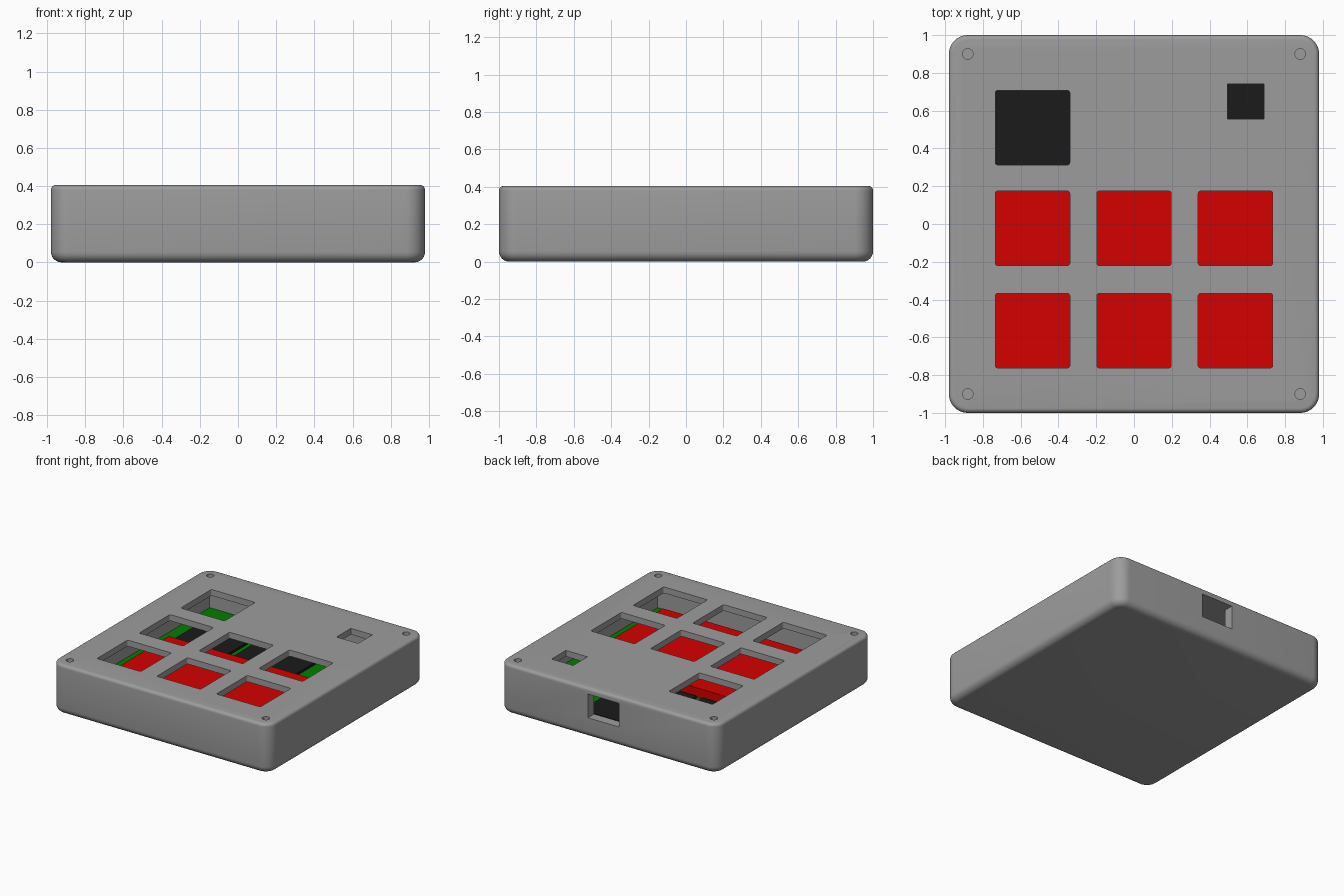
import bpy, bmesh
from mathutils import Matrix, Vector

if "Cube" in bpy.data.objects:
    bpy.data.objects.remove(bpy.data.objects["Cube"], do_unlink=True)


def material(name, rgb):
    m = bpy.data.materials.new(name)
    m.use_nodes = True
    m.diffuse_color = (*rgb, 1)
    m.node_tree.nodes["Principled BSDF"].inputs["Base Color"].default_value = (*rgb, 1)
    return m


grey = material("case grey", (0.335, 0.335, 0.335))
red = material("switch red", (0.66, 0, 0))
green = material("board green", (0.001, 0.2, 0.001))
black = material("module black", (0.011, 0.011, 0.011))


def finish(bm, name, mat):
    bmesh.ops.recalc_face_normals(bm, faces=bm.faces)
    me = bpy.data.meshes.new(name)
    bm.to_mesh(me)
    bm.free()
    me.materials.append(mat)
    ob = bpy.data.objects.new(name, me)
    bpy.context.collection.objects.link(ob)
    return ob


def bevel(bm, test, width, segments):
    edges = [e for e in bm.edges if test(*e.verts)]
    bmesh.ops.bevel(bm, geom=edges, offset=width, offset_type='OFFSET',
                    segments=segments, profile=0.5, affect='EDGES')


def upright(a, b):
    return abs(a.co.z - b.co.z) > 0.01


def block(lo, hi, corner=0, segments=4):
    """Box between two corners, with its upright edges optionally rounded."""
    lo, hi = Vector(lo), Vector(hi)
    bm = bmesh.new()
    bmesh.ops.create_cube(bm, size=1, matrix=Matrix.Translation((lo + hi) / 2)
                          @ Matrix.Diagonal((*(hi - lo), 1)))
    if corner:
        bevel(bm, upright, corner, segments)
    return bm


def cut(target, bm):
    cutter = finish(bm, "cutter", grey)
    cutter.hide_render = True
    mod = target.modifiers.new("cut", 'BOOLEAN')
    mod.operation = 'DIFFERENCE'
    mod.solver = 'EXACT'
    mod.object = cutter
    bpy.context.view_layer.objects.active = target
    bpy.ops.object.modifier_apply(modifier=mod.name)
    bpy.data.objects.remove(cutter, do_unlink=True)


# Case shell with rounded corners and softened rims
TOP = 0.405
bm = block((-0.98, -1, 0), (0.98, 1, TOP), 0.1, 10)
bevel(bm, lambda a, b: max(a.co.z, b.co.z) < 0.001, 0.055, 6)
bevel(bm, lambda a, b: min(a.co.z, b.co.z) > TOP - 0.001, 0.025, 5)
case = finish(bm, "case", grey)

# Hollow inside
cut(case, block((-0.9, -0.92, 0.06), (0.9, 0.92, 0.355)))

# Six key openings and the screen opening
windows = [(x, y) for x in (-0.537, 0, 0.537) for y in (-0.565, -0.023)]
windows.append((-0.537, 0.51))
for x, y in windows:
    cut(case, block((x - 0.197, y - 0.197, 0.3), (x + 0.197, y + 0.197, 0.5), 0.012, 3))

# Small control opening and the rear cable port
cut(case, block((0.495, 0.557, 0.3), (0.689, 0.74, 0.5)))
cut(case, block((-0.1, 0.85, 0.163), (0.18, 1.1, 0.355)))

# Blind screw holes
for x in (-0.88, 0.88):
    for y in (-0.9, 0.9):
        bm = bmesh.new()
        bmesh.ops.create_cone(bm, cap_ends=True, segments=24, radius1=0.028, radius2=0.028,
                              depth=0.1, matrix=Matrix.Translation((x, y, 0.415)))
        cut(case, bm)

bpy.ops.object.select_all(action='DESELECT')
case.select_set(True)
bpy.context.view_layer.objects.active = case
bpy.ops.object.shade_smooth_by_angle(angle=0.6)

# Circuit board and the parts mounted on it
BOARD, MODULE = 0.135, 0.155
finish(block((-0.895, -0.915, 0.065), (0.895, 0.915, BOARD)), "circuit_board", green)
finish(block((-0.76, -0.79, BOARD), (0.76, 0.2, 0.212)), "switch_block", red)
modules = {
    "screen": ((-0.775, 0.215), (-0.3, 0.745)),
    "controller": ((-0.245, 0.215), (0.31, 0.9)),
    "control_module": ((0.47, 0.54), (0.71, 0.76)),
}
for name, (lo, hi) in modules.items():
    finish(block((*lo, BOARD), (*hi, MODULE)), name, black)
